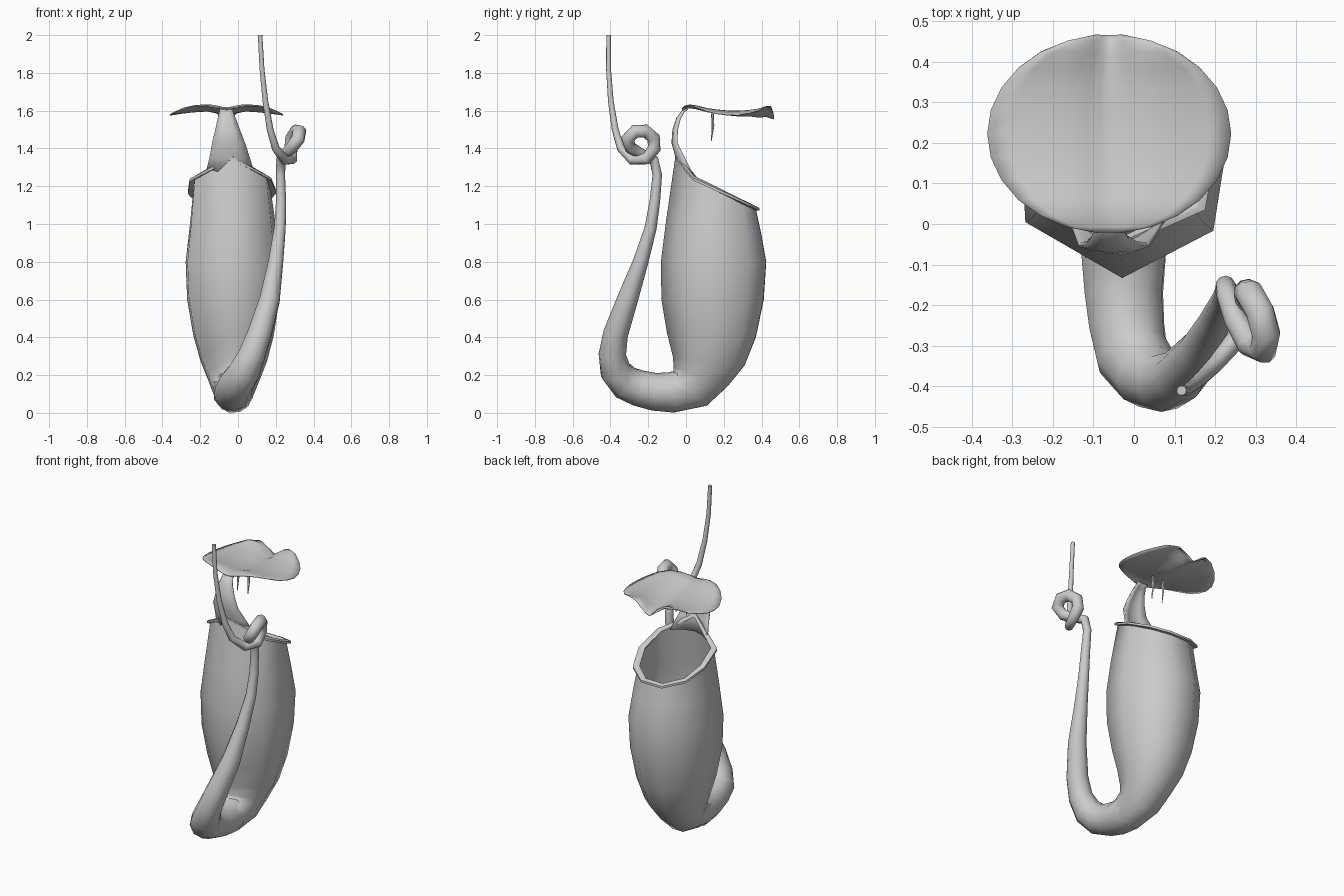
import bpy, math
from mathutils import Vector, Quaternion

if "Cube" in bpy.data.objects:
    bpy.data.objects.remove(bpy.data.objects["Cube"])


def make(name, verts, faces, angle=60):
    me = bpy.data.meshes.new(name)
    me.from_pydata([tuple(v) for v in verts], [], faces)
    me.update()
    ob = bpy.data.objects.new(name, me)
    bpy.context.collection.objects.link(ob)
    bpy.ops.object.select_all(action='DESELECT')
    ob.select_set(True)
    bpy.context.view_layer.objects.active = ob
    bpy.ops.object.mode_set(mode='EDIT')
    bpy.ops.mesh.select_all(action='SELECT')
    bpy.ops.mesh.normals_make_consistent(inside=False)
    bpy.ops.object.mode_set(mode='OBJECT')
    bpy.ops.object.shade_smooth_by_angle(angle=math.radians(angle))
    return ob


def bridge(rows, n, closed_rows=False, wrap=True):
    """Quads between successive rows of n vertices."""
    faces = []
    for i in range(rows if closed_rows else rows - 1):
        j = (i + 1) % rows
        for k in range(n if wrap else n - 1):
            m = (k + 1) % n
            faces.append((i * n + k, i * n + m, j * n + m, j * n + k))
    return faces


def sweep(name, pts, radii, n=8):
    """Round capped tube through points, with a radius at each point."""
    pts = [Vector(p) for p in pts]
    c = len(pts)
    verts, side, prev = [], None, None
    for i, p in enumerate(pts):
        t = (pts[min(i + 1, c - 1)] - pts[max(i - 1, 0)]).normalized()
        side = prev.rotation_difference(t) @ side if prev else t.orthogonal().normalized()
        prev = t
        for k in range(n):
            verts.append(p + Quaternion(t, math.tau * k / n) @ side * radii[i])
    caps = [tuple(range(n)), tuple(range((c - 1) * n, c * n))]
    return make(name, verts, bridge(c, n) + caps)


def lerp_table(table, v):
    for (a, fa), (b, fb) in zip(table, table[1:]):
        if v <= b:
            return fa + (fb - fa) * max(0, (v - a) / (b - a))
    return table[-1][1]


# Hanging tendril: tip, coil, stem and bottom bend (x, y, z, radius)
path = [
    (.117, -.41, 2.0, .012), (.127, -.41, 1.82, .013), (.145, -.398, 1.65, .015),
    (.17, -.375, 1.5, .018), (.2, -.345, 1.4, .021), (.25, -.285, 1.338, .026),
    (.283, -.21, 1.345, .032), (.28, -.168, 1.40, .035), (.285, -.172, 1.455, .036),
    (.31, -.215, 1.492, .036), (.325, -.27, 1.49, .036), (.318, -.308, 1.45, .036),
    (.285, -.295, 1.405, .033), (.25, -.235, 1.37, .029), (.228, -.17, 1.34, .026),
    (.225, -.152, 1.26, .025), (.228, -.165, 1.12, .028), (.222, -.187, .98, .032),
    (.2, -.24, .8, .041), (.168, -.31, .6, .056), (.115, -.372, .42, .066),
    (.075, -.39, .31, .073), (.035, -.372, .22, .085), (-.005, -.32, .16, .093),
    (-.018, -.25, .131, .096), (-.025, -.17, .112, .1), (-.025, -.075, .108, .108),
    (-.03, .0, .135, .1)]
sweep("tendril", [p[:3] for p in path], [p[3] for p in path], 10)

# Cross-section of the pitcher: angle from the back, relative radius
section = [(0, 1), (57, 1.07), (95, 1.02), (130, 1.05), (161, 1.05),
           (196, 1.04), (230, 1.02), (263, 1.0), (298, 1.08)]
n = len(section)

# Pitcher body rings: back y, back z, front y, front z, half width, centre x
rings = [
    (-.09, .215, -.06, .003, .1, -.025), (-.067, .22, .11, .038, .115, -.023),
    (-.065, .24, .22, .14, .14, -.023), (-.07, .3, .31, .25, .175, -.024),
    (-.1, .42, .37, .4, .212, -.026), (-.13, .6, .412, .6, .243, -.028),
    (-.133, .8, .425, .8, .25, -.029), (-.105, 1.02, .398, .95, .228, -.03),
    (-.058, 1.285, .37, 1.08, .205, -.034)]


def ring(by, bz, fy, fz, w, cx):
    out = []
    for deg, f in section:
        a = math.radians(deg)
        t = (1 - f * math.cos(a)) / 2
        out.append(Vector((cx + w * f * math.sin(a), by + (fy - by) * t, bz + (fz - bz) * t)))
    return out


verts = []
for r in rings:
    verts += ring(*r)
verts[-n].z += .06           # peak at the back of the mouth
make("pitcher_body", verts, bridge(len(rings), n))

# Flared flat lip around the mouth
verts = []
profile = [(.02, -.01), (.02, .004), (0, .014), (-.018, .004), (-.016, -.008)]
for d, dz in profile:
    row = ring(-.045 - d * .7, 1.285 + dz, .37 + d, 1.08 + dz, .213 + d, -.034)
    row[0].z += .068
    verts += row
make("mouth_lip", verts, bridge(len(profile), n, True))

# Neck joining mouth and lid: centre y, z, half width, edge forward shift, centre x
neck = [(-.03, 1.26, .13, .065, -.042), (-.05, 1.35, .105, .04, -.044), (-.072, 1.43, .085, .022, -.05),
        (-.067, 1.5, .063, .02, -.055), (-.047, 1.56, .045, .015, -.06),
        (-.018, 1.598, .034, .008, -.062), (.008, 1.609, .036, .0, -.062)]
cols = 5
verts = []
for y, z, w, shift, cx in neck:
    for k in range(cols):
        s = k / 2 - 1
        verts.append((cx + s * w, y + shift * s * s, z))
ob = make("lid_neck", verts, bridge(len(neck), cols, wrap=False))
mod = ob.modifiers.new("thickness", 'SOLIDIFY')
mod.thickness = .01
mod.offset = 0

# Lid: oval leaf with a central groove and drooping sides
ridge = [(-.02, 1.625), (.03, 1.637), (.1, 1.618), (.2, 1.603), (.3, 1.602), (.38, 1.612), (.43, 1.63), (.47, 1.625)]
groove = [(-.02, .018), (.2, .024), (.34, .035), (.47, .072)]
verts, rows, cols = [], 13, 15
for i in range(rows):
    a = math.pi * (.035 + .93 * i / (rows - 1))
    y = .222 - .244 * math.cos(a)
    w = .3 * math.sin(a)
    for k in range(cols):
        q = 2 * k / (cols - 1) - 1
        x = w * math.copysign(abs(q) ** 1.3, q)
        s = x / .3
        z = lerp_table(ridge, y) - lerp_table(groove, y) * math.exp(-(x / .06) ** 2)
        verts.append((-.061 + x, y, z - .026 * s * s))
ob = make("lid", verts, bridge(rows, cols, wrap=False))
mod = ob.modifiers.new("thickness", 'SOLIDIFY')
mod.thickness = .005
mod.offset = 0

# Two small fangs under the lid
for side, label in ((-1, "left"), (1, "right")):
    x = -.061 + side * .038
    sweep(label + "_fang", [(x, .14, 1.585), (x, .143, 1.52), (x, .134, 1.44)], [.008, .007, .002], 6)
